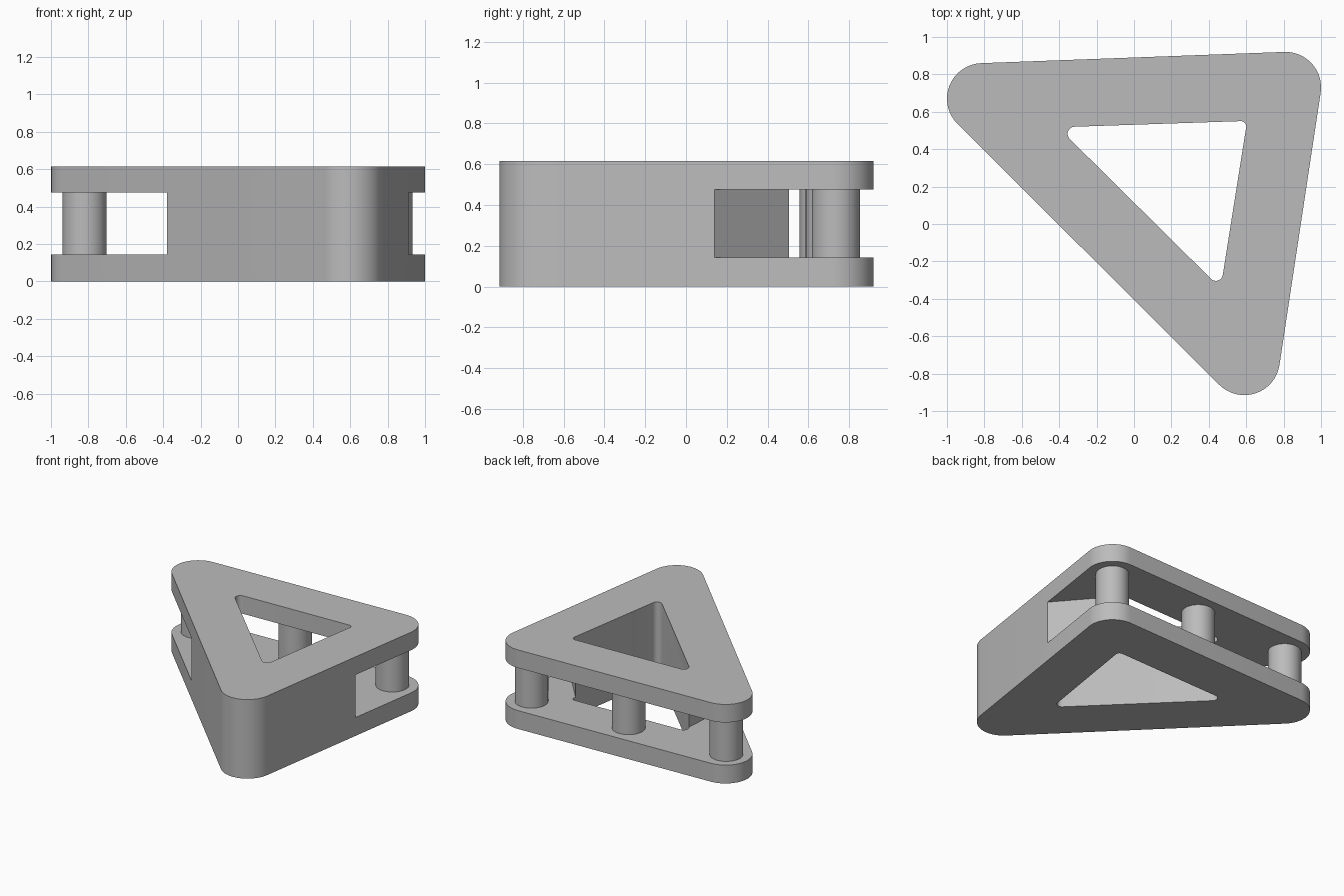
import bpy, bmesh, math
from mathutils import Vector

cube = bpy.data.objects.get("Cube")
if cube:
    bpy.data.objects.remove(cube, do_unlink=True)

HEIGHT, SLOT_LOW, SLOT_HIGH = 0.615, 0.143, 0.475

grey = bpy.data.materials.new("plain grey")
grey.use_nodes = True
colour = (0.5, 0.5, 0.5, 1)
grey.diffuse_color = colour
grey.node_tree.nodes["Principled BSDF"].inputs["Base Color"].default_value = colour


def rounded_outline(corners, steps=16):
    """Tangent outline around circles (x, y, radius) listed counter-clockwise."""
    points, count = [], len(corners)

    def edge_normal(a, b):
        d = Vector(b[:2]) - Vector(a[:2])
        tilt = math.asin((a[2] - b[2]) / d.length)
        return math.atan2(d.y, d.x) - math.pi / 2 + tilt

    for i, c in enumerate(corners):
        start = edge_normal(corners[i - 1], c)
        sweep = (edge_normal(c, corners[(i + 1) % count]) - start) % math.tau
        for k in range(steps + 1):
            a = start + sweep * k / steps
            points.append((c[0] + c[2] * math.cos(a), c[1] + c[2] * math.sin(a)))
    return points


def prism(name, outline, low, high):
    bm = bmesh.new()
    base = bm.faces.new([bm.verts.new((x, y, low)) for x, y in outline])
    top = bmesh.ops.extrude_face_region(bm, geom=[base])["geom"]
    bmesh.ops.translate(bm, vec=(0, 0, high - low),
                        verts=[v for v in top if isinstance(v, bmesh.types.BMVert)])
    bmesh.ops.recalc_face_normals(bm, faces=bm.faces)
    mesh = bpy.data.meshes.new(name)
    bm.to_mesh(mesh)
    bm.free()
    mesh.materials.append(grey)
    obj = bpy.data.objects.new(name, mesh)
    bpy.context.collection.objects.link(obj)
    return obj


def smooth(obj):
    bpy.ops.object.select_all(action="DESELECT")
    obj.select_set(True)
    bpy.context.view_layer.objects.active = obj
    bpy.ops.object.shade_smooth_by_angle(angle=math.radians(30))


def cut(obj, cutter):
    mod = obj.modifiers.new(cutter.name, "BOOLEAN")
    mod.operation, mod.solver, mod.object = "DIFFERENCE", "EXACT", cutter
    bpy.context.view_layer.objects.active = obj
    bpy.ops.object.modifier_apply(modifier=mod.name)
    bpy.data.objects.remove(cutter, do_unlink=True)


# Rounded triangular body
body = prism("triangle_body", rounded_outline(
    [(0.59, -0.725, 0.19), (0.81, 0.73, 0.19), (-0.81, 0.67, 0.19)]), 0, HEIGHT)

# Window through the middle
cut(body, prism("window_cutter", rounded_outline(
    [(0.438, -0.267, 0.037), (0.572, 0.522, 0.028), (-0.317, 0.482, 0.038)], 8),
    -0.1, HEIGHT + 0.1))

# Slot that opens the back side between the two plates
cut(body, prism("slot_cutter", [
    (-0.34, 0.49), (-0.385, -0.1), (-1.2, -0.1), (-1.2, 1.2),
    (1.2, 1.2), (1.2, -0.193), (0.588, 0.515)], SLOT_LOW, SLOT_HIGH))
smooth(body)

# Pillars standing in the slot
for name, x, y in (("right_pillar", -0.82, 0.675), ("middle_pillar", 0, 0.705),
                   ("left_pillar", 0.815, 0.735)):
    circle = [(x + 0.118 * math.cos(math.tau * k / 48),
               y + 0.118 * math.sin(math.tau * k / 48)) for k in range(48)]
    smooth(prism(name, circle, SLOT_LOW, SLOT_HIGH))
